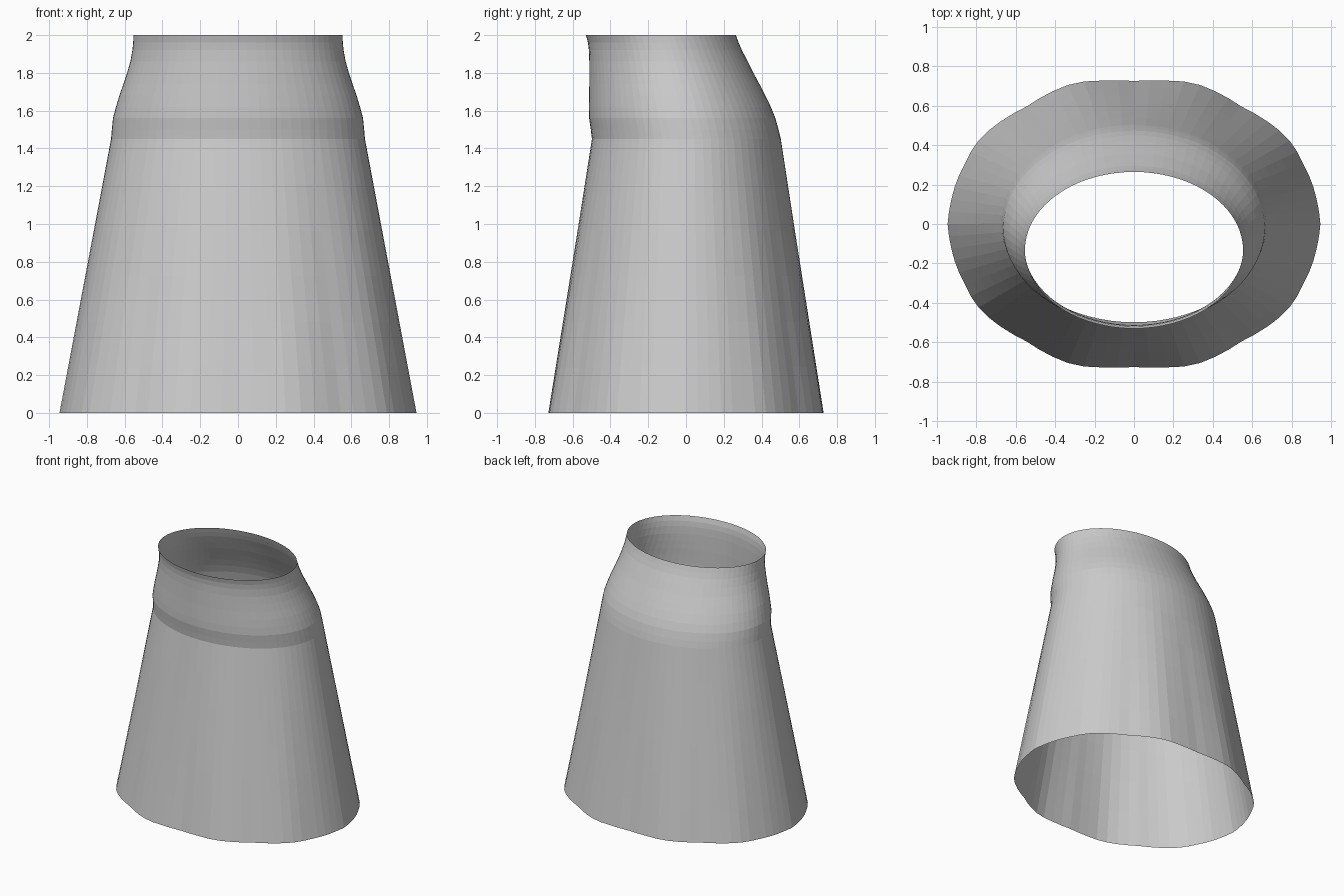
import bpy, bmesh, math

if "Cube" in bpy.data.objects:
    bpy.data.objects.remove(bpy.data.objects["Cube"])

SIDES = 72
RX, RY = 0.945, 0.725

# One quadrant of the wavy hem, from the side round to the back
HEM = [(0.945, 0), (0.93, 0.10), (0.86, 0.30), (0.80, 0.41), (0.73, 0.48),
       (0.545, 0.595), (0.375, 0.69), (0.285, 0.72), (0.19, 0.725), (0, 0.725)]
POLAR = [(math.atan2(y / RY, x / RX), math.hypot(x / RX, y / RY)) for x, y in HEM]

# Upper rings: height, half width, front y, back y
RINGS = [(1.45, 0.672, -0.498, 0.502), (1.50, 0.668, -0.504, 0.490),
         (1.56, 0.662, -0.513, 0.473), (1.62, 0.646, -0.514, 0.449),
         (1.68, 0.628, -0.513, 0.420), (1.74, 0.607, -0.512, 0.389),
         (1.80, 0.587, -0.512, 0.357), (1.86, 0.570, -0.512, 0.327),
         (1.92, 0.559, -0.514, 0.296), (1.96, 0.555, -0.519, 0.279),
         (2.00, 0.553, -0.530, 0.264)]


def hem_radius(t):
    """Radius of the hem relative to its ellipse, mirrored to all quadrants."""
    a = math.atan2(abs(math.sin(t)), abs(math.cos(t)))
    for (a0, r0), (a1, r1) in zip(POLAR, POLAR[1:]):
        if a <= a1 + 1e-6:
            return r0 + (r1 - r0) * (a - a0) / (a1 - a0)
    return POLAR[-1][1]


angles = [2 * math.pi * i / SIDES for i in range(SIDES)]


def ellipse(z, w, front, back):
    cy, h = (front + back) / 2, (back - front) / 2
    return [(w * math.cos(t), cy + h * math.sin(t), z) for t in angles]


hem = [(RX * hem_radius(t) * math.cos(t), RY * hem_radius(t) * math.sin(t), 0)
       for t in angles]
upper = [ellipse(*r) for r in RINGS]

# Straight flared skirt from hem to waist, then the leaning neck
rows = []
for k in range(6):
    f = k / 6
    rows.append([tuple(p + (q - p) * f for p, q in zip(a, b))
                 for a, b in zip(hem, upper[0])])
rows += upper

bm = bmesh.new()
grid = [[bm.verts.new(p) for p in row] for row in rows]
for lo, hi in zip(grid, grid[1:]):
    for i in range(SIDES):
        j = (i + 1) % SIDES
        bm.faces.new((lo[i], lo[j], hi[j], hi[i]))
mesh = bpy.data.meshes.new("flared_sleeve")
bm.to_mesh(mesh)
bm.free()

# Single plain grey, open at both ends
mat = bpy.data.materials.new("light grey")
mat.diffuse_color = (0.6, 0.6, 0.6, 1)
mat.use_nodes = True
mat.node_tree.nodes["Principled BSDF"].inputs["Base Color"].default_value = mat.diffuse_color
mesh.materials.append(mat)
obj = bpy.data.objects.new("flared_sleeve", mesh)
bpy.context.collection.objects.link(obj)
